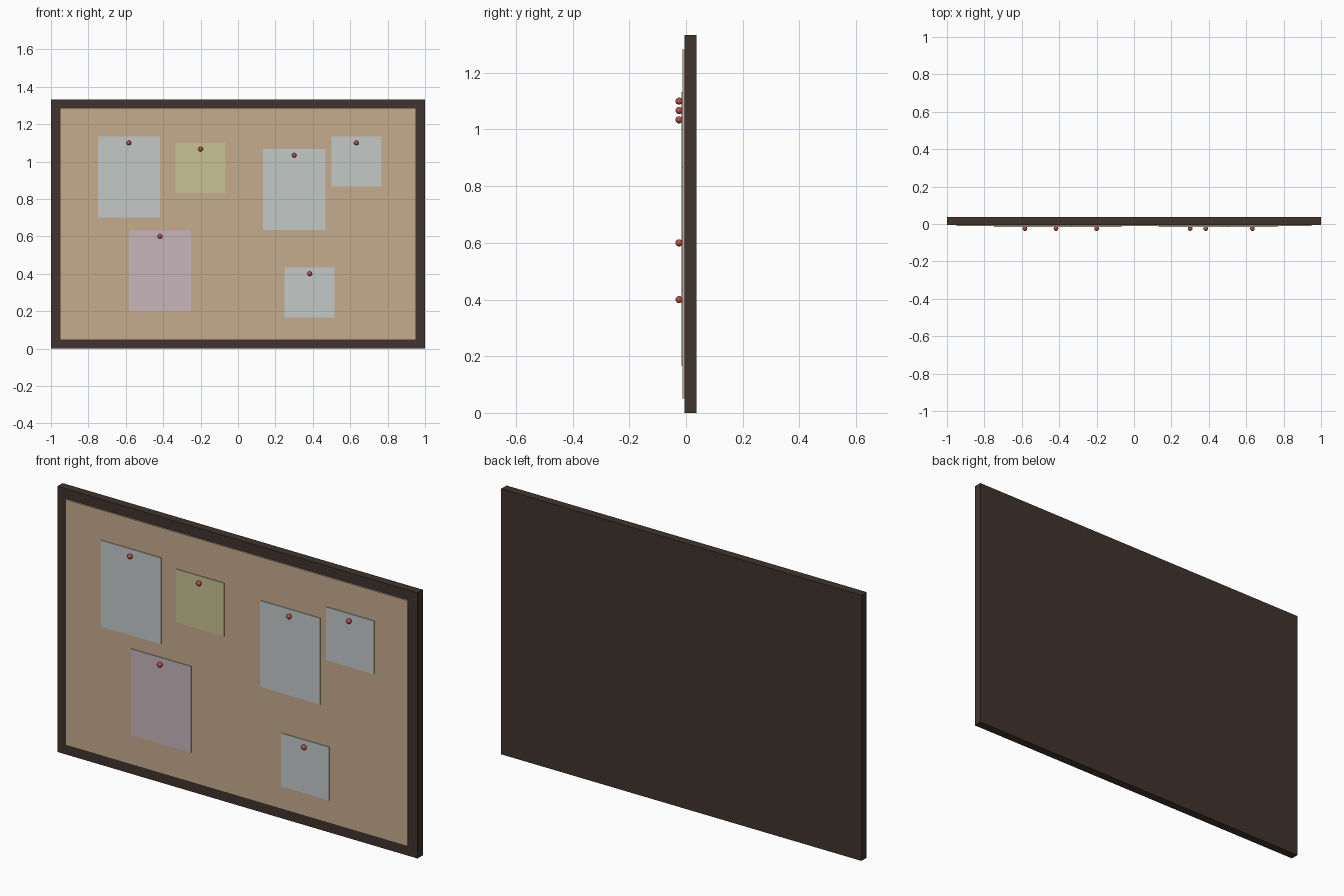
import bpy
from mathutils import Vector

cube = bpy.data.objects.get("Cube")
if cube:
    bpy.data.objects.remove(cube, do_unlink=True)


def material(name, hex_code):
    """Flat colour from an sRGB hex code, stored as linear values."""
    rgb = [int(hex_code[i:i + 2], 16) / 255 for i in (0, 2, 4)]
    colour = [c / 12.92 if c <= 0.04045 else ((c + 0.055) / 1.055) ** 2.4 for c in rgb] + [1]
    mat = bpy.data.materials.new(name)
    mat.use_nodes = True
    mat.diffuse_color = colour
    mat.node_tree.nodes["Principled BSDF"].inputs["Base Color"].default_value = colour
    return mat


wood = material("dark wood", "41342e")
cork = material("cork", "c5ab8d")
white = material("pale blue paper", "c4cac9")
yellow = material("yellow paper", "c8c292")
pink = material("pink paper", "c7b6bc")
red = material("red pin", "bd4f4b")


def box(name, low, high, mat):
    """Axis-aligned box between two corners."""
    low, high = Vector(low), Vector(high)
    bpy.ops.mesh.primitive_cube_add(size=1, location=(low + high) / 2)
    obj = bpy.context.object
    obj.name = name
    obj.scale = high - low
    bpy.ops.object.transform_apply(location=False, rotation=False, scale=True)
    obj.data.materials.append(mat)
    return obj


HEIGHT = 1.333
BORDER = 0.05
FRAME_FRONT, BACK = -0.005, 0.037
CORK_FRONT, PAPER_FRONT = -0.012, -0.016
PIN_RADIUS = 0.0125

# Frame with solid back, and the cork panel standing slightly proud of it
box("frame", (-1, FRAME_FRONT, 0), (1, BACK, HEIGHT), wood)
box("cork_panel", (-1 + BORDER, CORK_FRONT, BORDER),
    (1 - BORDER, 0, HEIGHT - BORDER), cork)

# Pinned notes: name, centre x, top z, width, height, material
SHEET, SQUARE = (0.333, 0.433), (0.267, 0.267)
notes = [
    ("upper_right_sheet", -0.583, 1.133, SHEET, white),
    ("yellow_note", -0.2, 1.1, SQUARE, yellow),
    ("middle_sheet", 0.3, 1.067, SHEET, white),
    ("upper_left_note", 0.633, 1.133, SQUARE, white),
    ("pink_sheet", -0.417, 0.633, SHEET, pink),
    ("lower_left_note", 0.383, 0.433, SQUARE, white),
]
for name, x, top, (width, height), mat in notes:
    box(name, (x - width / 2, PAPER_FRONT, top - height),
        (x + width / 2, CORK_FRONT, top), mat)

    # Round pin head near the top edge
    bpy.ops.mesh.primitive_uv_sphere_add(
        segments=16, ring_count=10, radius=PIN_RADIUS,
        location=(x, -BACK + PIN_RADIUS, top - 0.033))
    pin = bpy.context.object
    pin.name = name + "_pin"
    pin.data.materials.append(red)
    bpy.ops.object.shade_smooth()
